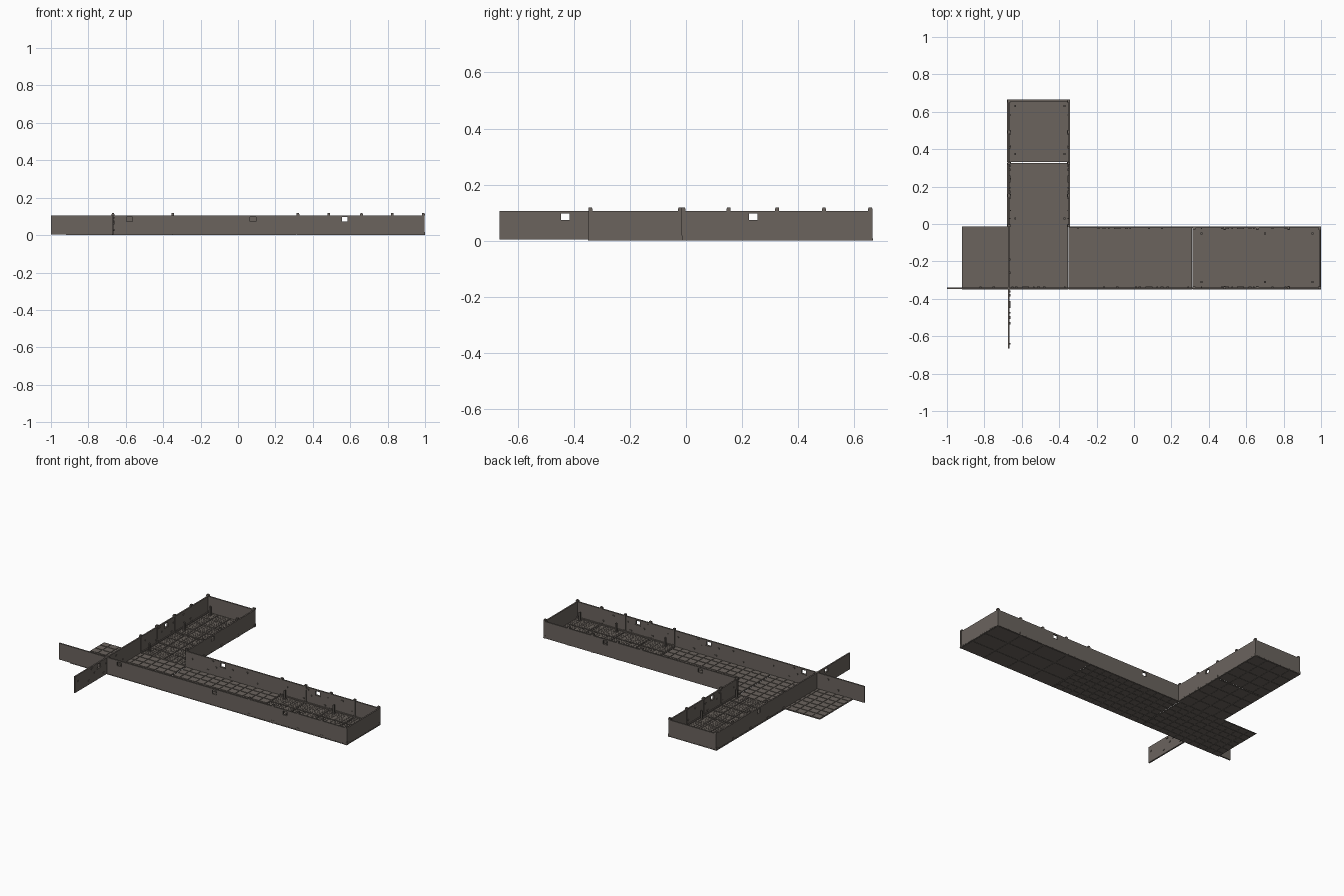
import bpy, bmesh
from mathutils import Matrix, Vector

if "Cube" in bpy.data.objects:
    bpy.data.objects.remove(bpy.data.objects["Cube"])

mat = bpy.data.materials.new("warm_dark_grey")
mat.diffuse_color = (0.145, 0.126, 0.111, 1)
mat.use_nodes = True
mat.node_tree.nodes["Principled BSDF"].inputs["Base Color"].default_value = mat.diffuse_color


def box(bm, x0, x1, y0, y1, z0, z1):
    size = Vector((x1 - x0, y1 - y0, z1 - z0))
    mid = Vector((x0 + x1, y0 + y1, z0 + z1)) / 2
    bmesh.ops.create_cube(bm, size=1, matrix=Matrix.Translation(mid) @ Matrix.Diagonal((*size, 1)))


def finish(bm, name):
    me = bpy.data.meshes.new(name)
    bm.to_mesh(me)
    bm.free()
    me.materials.append(mat)
    ob = bpy.data.objects.new(name, me)
    bpy.context.collection.objects.link(ob)


def floor(name, x0, x1, y0, y1, nx, ny, gap, grate=0):
    """Thin slab carrying a grid of raised tiles, seen from above and below."""
    bm = bmesh.new()
    box(bm, x0, x1, y0, y1, 0.0015, 0.004)
    dx, dy = (x1 - x0) / nx, (y1 - y0) / ny
    for i in range(nx):
        for j in range(ny):
            box(bm, x0 + i * dx + gap / 2, x0 + (i + 1) * dx - gap / 2,
                y0 + j * dy + gap / 2, y0 + (j + 1) * dy - gap / 2, 0, 0.007)
    if grate:  # fine raised mesh over the panels
        n = round((x1 - x0) / grate)
        for i in range(1, n):
            x = x0 + i * (x1 - x0) / n
            box(bm, x - 0.001, x + 0.001, y0, y1, 0.005, 0.008)
        n = round((y1 - y0) / grate)
        for j in range(1, n):
            y = y0 + j * (y1 - y0) / n
            box(bm, x0, x1, y - 0.001, y + 0.001, 0.005, 0.008)
    finish(bm, name)


# Details along a wall, relative to its window: offset, height, width
FITTINGS = [(-0.21, 0.07, 0.006), (-0.10, 0.03, 0.012), (-0.07, 0.093, 0.016),
            (-0.045, 0.06, 0.008), (0.05, 0.025, 0.014), (0.07, 0.075, 0.010),
            (0.17, 0.085, 0.012), (0.24, 0.035, 0.010)]
T = 0.0045   # half wall thickness


def wall(name, axis, pos, a0, a1, inner, windows=(), z0=0.004, z1=0.106):
    """Straight wall along an axis with square windows; inner = +1/-1 side of the fittings.
    windows holds (position, direction of the fitting pattern)."""
    bm = bmesh.new()

    def put(a, b, p, q, lo, hi):
        if axis == 'x':
            box(bm, a, b, p, q, lo, hi)
        else:
            box(bm, p, q, a, b, lo, hi)

    cur = a0
    for w, s in sorted(windows):
        put(cur, w - 0.015, pos - T, pos + T, z0, z1)
        put(w - 0.015, w + 0.015, pos - T, pos + T, z0, 0.073)
        put(w - 0.015, w + 0.015, pos - T, pos + T, 0.097, z1)
        cur = w + 0.015
        f0, f1 = sorted((pos + inner * T, pos + inner * (T + 0.004)))
        for o, z, wd in FITTINGS:
            c = w + s * o
            if a0 + 0.01 < c < a1 - 0.01:
                put(c - wd / 2, c + wd / 2, f0, f1, z - 0.004, z + 0.004)
        # window sill
        put(w - 0.018, w + 0.018, f0, f1, 0.069, 0.073)
    put(cur, a1, pos - T, pos + T, z0, z1)
    finish(bm, name)


# Floors: two hub pieces, end room, arm in two pieces
Y0, Y1 = -0.35, -0.013
floor("hub_floor_left", -0.92, -0.353, Y0, Y1, 10, 7, 0.008)
floor("hub_floor_right", -0.349, 0.31, Y0, Y1, 12, 7, 0.008)
floor("end_room_floor", 0.313, 1.0, Y0, Y1, 4, 3, 0.010, 0.0165)
floor("arm_floor_near", -0.678, -0.342, -0.013, 0.327, 4, 4, 0.008, 0.0165)
floor("arm_floor_far", -0.678, -0.342, 0.331, 0.666, 4, 4, 0.008, 0.0165)

# Walls
wall("south_wall", 'x', -0.343, -1.0, 0.998, 1, [(-0.58, -1), (0.08, -1), (0.57, 1)])
wall("north_wall", 'x', -0.018, -0.343, 0.998, -1, [(-0.09, 1), (0.57, 1)])
wall("east_end_wall", 'y', 0.993, -0.347, -0.014, -1)
wall("west_wall", 'y', -0.669, -0.665, 0.664, 1, [(-0.43, 1), (0.24, 1)])
wall("arm_east_wall", 'y', -0.347, -0.018, 0.664, -1, [(0.24, 1)])
wall("arm_end_wall", 'x', 0.66, -0.673, -0.343, -1)


# Wall posts with foot and cap
def post(bm, x, y):
    box(bm, x - 0.006, x + 0.006, y - 0.006, y + 0.006, 0, 0.118)
    box(bm, x - 0.008, x + 0.008, y - 0.008, y + 0.008, 0, 0.018)
    box(bm, x - 0.0075, x + 0.0075, y - 0.0075, y + 0.0075, 0.106, 0.114)


bm = bmesh.new()
for x in (0.32, 0.485, 0.66, 0.825, 0.991):
    for y in (-0.341, -0.021):
        post(bm, x, y)
finish(bm, "end_room_posts")

bm = bmesh.new()
for y in (-0.009, 0.152, 0.325, 0.492, 0.657):
    for x in (-0.668, -0.349):
        post(bm, x, y)
finish(bm, "arm_posts")

# Short floor stands along the room edges
bm = bmesh.new()
stands = [(x, y) for x in (0.36, 0.70, 0.955) for y in (-0.05, -0.31)]
stands += [(x, y) for x in (-0.635, -0.372) for y in (0.03, 0.375, 0.63)]
for x, y in stands:
    box(bm, x - 0.008, x + 0.008, y - 0.008, y + 0.008, 0.004, 0.012)
    box(bm, x - 0.005, x + 0.005, y - 0.005, y + 0.005, 0.012, 0.06)
finish(bm, "floor_stands")

# Low skirting pipes inside the two rooms
bm = bmesh.new()
for y in (-0.334, -0.028):
    box(bm, 0.32, 0.985, y - 0.003, y + 0.003, 0.006, 0.014)
for x in (-0.66, -0.356):
    box(bm, x - 0.003, x + 0.003, 0.0, 0.652, 0.006, 0.014)
finish(bm, "skirting")
